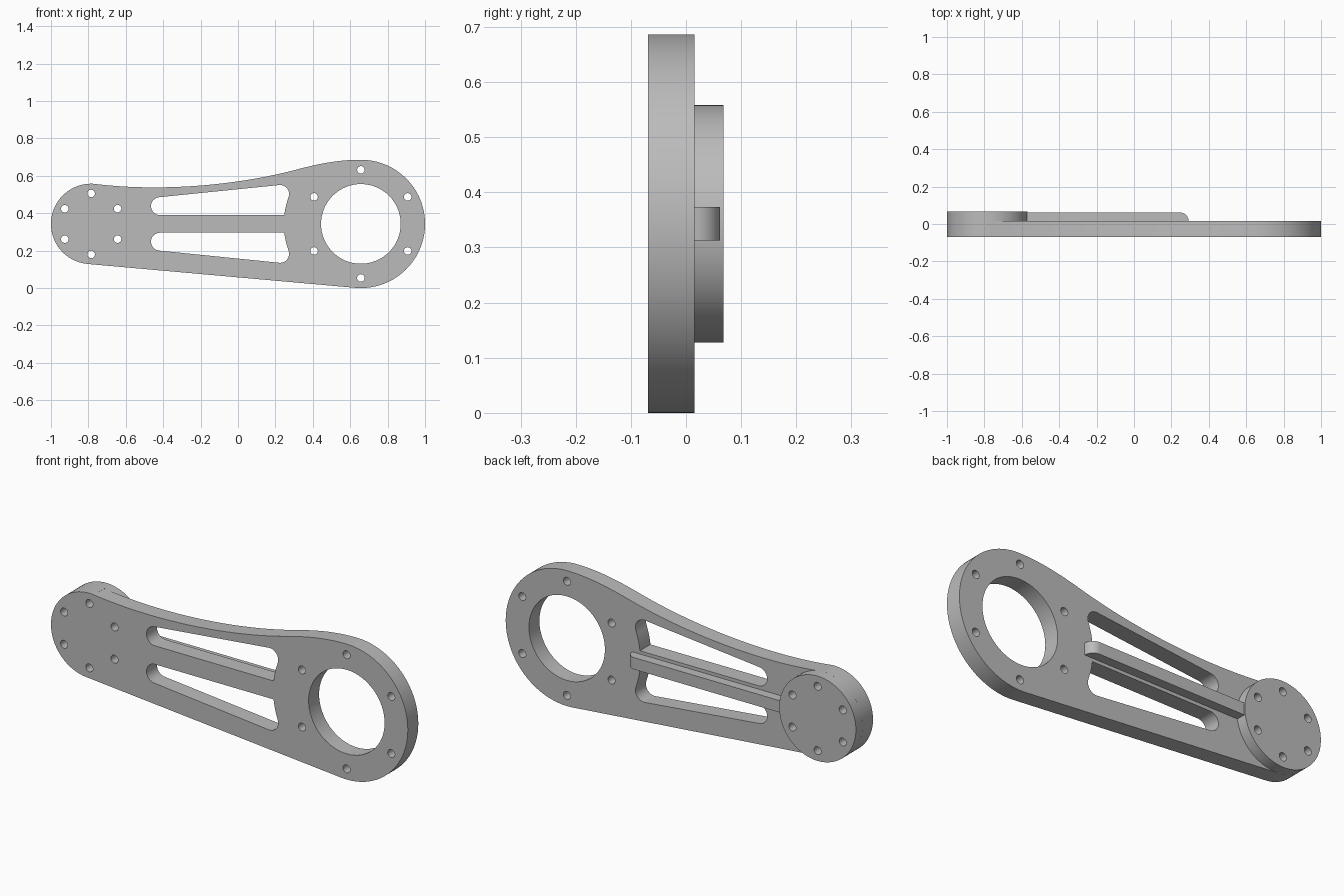
import bpy
import bmesh
from math import asin, cos, sin, radians, degrees
from mathutils import Matrix, Vector
from mathutils.geometry import interpolate_bezier

cube = bpy.data.objects.get("Cube")
if cube:
    bpy.data.objects.remove(cube, do_unlink=True)

metal = bpy.data.materials.new("plain_grey")
metal.use_nodes = True
GREY = (0.5, 0.5, 0.5, 1.0)
metal.diffuse_color = GREY
metal.node_tree.nodes["Principled BSDF"].inputs["Base Color"].default_value = GREY

# Main dimensions: a small end and a large ring end on one centre line
MID_Z = 0.343
SMALL = Vector((-0.785, MID_Z))
LARGE = Vector((0.657, MID_Z))
R_SMALL, R_LARGE = 0.215, 0.343
Y_FRONT, Y_FACE, Y_RIB, Y_BOSS = -0.069, 0.015, 0.062, 0.068


def arc(centre, radius, start, end, steps=32):
    """Points along an arc, angles in degrees."""
    angles = [radians(start + (end - start) * i / steps) for i in range(steps + 1)]
    return [centre + radius * Vector((cos(a), sin(a))) for a in angles]


def circle(centre, radius, steps=32):
    return arc(centre, radius, 0, 360, steps)


def bolt_holes(centre, pitch_radius):
    return [circle(p, 0.02, 24) for p in arc(centre, pitch_radius, 30, 330, 5)]


def bezier(*points):
    a, b, c, d = [Vector(p) for p in points]
    return [p.to_2d() for p in interpolate_bezier(a, b, c, d, 32)]


def extrude(name, loops, low, high, upright=True):
    """Filled profile with holes, extruded along y (upright) or z."""
    curve = bpy.data.curves.new(name + "_profile", "CURVE")
    curve.dimensions = "2D"
    curve.fill_mode = "BOTH"
    curve.extrude = (high - low) / 2
    for loop in loops:
        points = [p for i, p in enumerate(loop) if (p - loop[i - 1]).length > 1e-4]
        spline = curve.splines.new("POLY")
        spline.points.add(len(points) - 1)
        for target, p in zip(spline.points, points):
            target.co = (p.x, p.y, 0, 1)
        spline.use_cyclic_u = True
    helper = bpy.data.objects.new(name + "_profile", curve)
    bpy.context.collection.objects.link(helper)
    depsgraph = bpy.context.evaluated_depsgraph_get()
    mesh = bpy.data.meshes.new_from_object(helper.evaluated_get(depsgraph))
    bpy.data.objects.remove(helper, do_unlink=True)

    middle = (low + high) / 2
    if upright:
        mesh.transform(Matrix.Translation((0, middle, 0)) @ Matrix.Rotation(radians(90), 4, "X"))
    else:
        mesh.transform(Matrix.Translation((0, 0, middle)))
    bm = bmesh.new()
    bm.from_mesh(mesh)
    bmesh.ops.remove_doubles(bm, verts=bm.verts, dist=1e-5)
    bmesh.ops.recalc_face_normals(bm, faces=bm.faces)
    bm.to_mesh(mesh)
    bm.free()

    mesh.name = name
    mesh.materials.clear()
    mesh.materials.append(metal)
    obj = bpy.data.objects.new(name, mesh)
    bpy.context.collection.objects.link(obj)
    bpy.ops.object.select_all(action="DESELECT")
    obj.select_set(True)
    bpy.context.view_layer.objects.active = obj
    bpy.ops.object.shade_smooth_by_angle(angle=radians(30))
    return obj


# Arm outline: two round ends, straight tangent below, swept curve above
tangent = 270 - degrees(asin((R_LARGE - R_SMALL) / (LARGE.x - SMALL.x)))
sweep = bezier((-0.759, 0.556), (-0.40, 0.513), (0.0, 0.552), (0.3, 0.63))
shoulder = bezier((0.3, 0.63), (0.42, 0.662), (0.53, 0.686), (LARGE.x, MID_Z + R_LARGE))
outline = arc(SMALL, R_SMALL, 83, tangent, 48) + arc(LARGE, R_LARGE, tangent, 450, 64)
outline += shoulder[::-1] + sweep[::-1]

# Tapered window: round narrow end, filleted corner, edge concentric with the ring
upper_window = arc(Vector((0.225, 0.503)), 0.048, -20, 96, 16)
upper_window += arc(Vector((-0.417, 0.438)), 0.048, 96, 270, 20)
upper_window += arc(LARGE, 0.412, 173.5, 160, 10)
lower_window = [Vector((p.x, 2 * MID_Z - p.y)) for p in upper_window]

extrude("arm_plate",
        [outline, upper_window, lower_window, circle(LARGE, 0.213, 64)]
        + bolt_holes(LARGE, 0.289) + bolt_holes(SMALL, 0.163),
        Y_FRONT, Y_FACE)

# Round mounting boss on the back of the small end
extrude("mounting_boss", [circle(SMALL, R_SMALL, 64)] + bolt_holes(SMALL, 0.163),
        Y_FACE, Y_BOSS)

# Stiffening rib along the centre web, with a rounded tip
tip = arc(Vector((0.245, Y_FACE)), Y_RIB - Y_FACE, 0, 90, 12)
rib = [Vector((-0.6, Y_FACE))] + tip + [Vector((-0.6, Y_RIB))]
extrude("centre_rib", [rib], MID_Z - 0.03, MID_Z + 0.03, upright=False)
